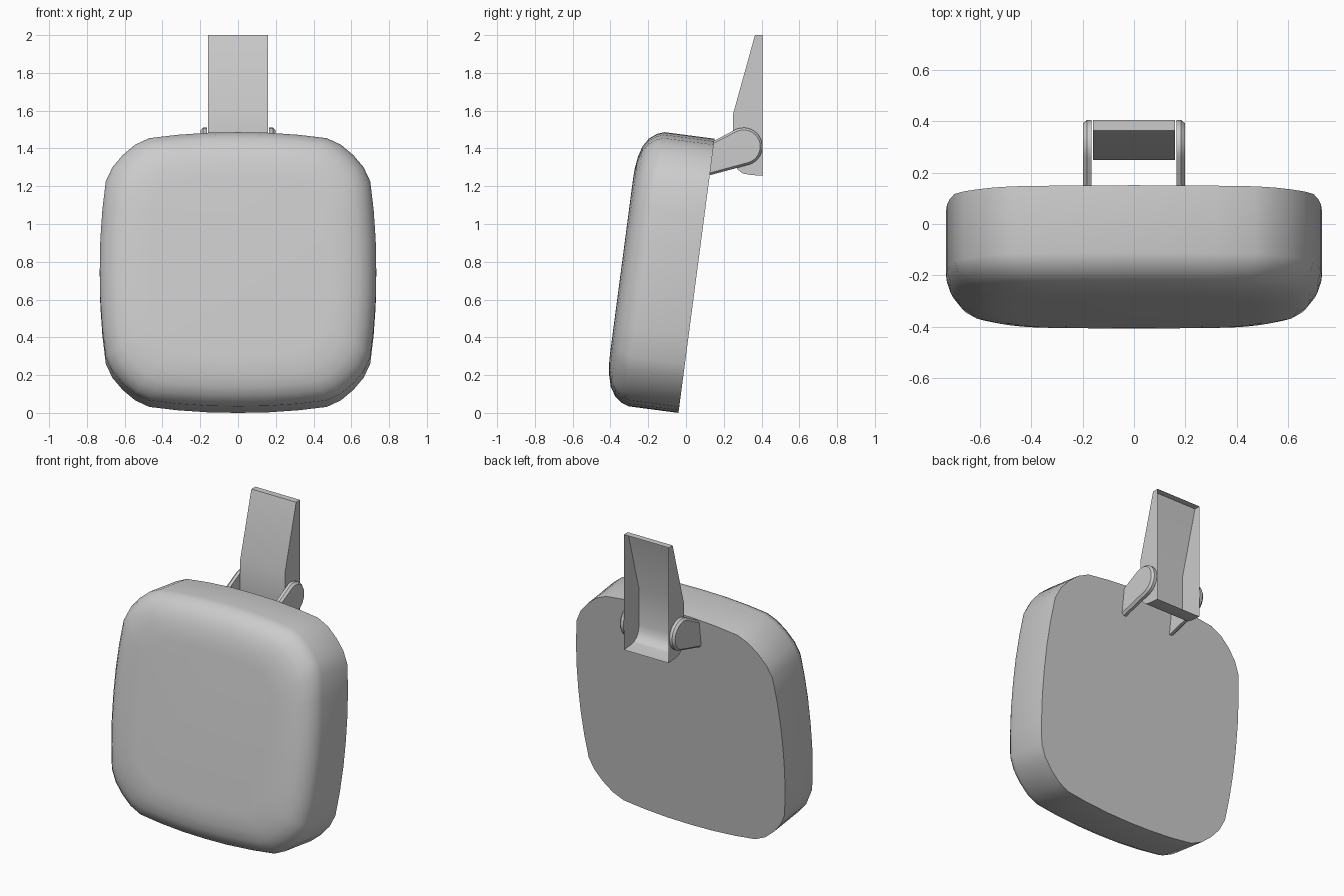
import bpy, bmesh, math

if "Cube" in bpy.data.objects:
    bpy.data.objects.remove(bpy.data.objects["Cube"])

S, C = math.sin(math.radians(7.5)), math.cos(math.radians(7.5))


def make_object(name, bm, smooth_angle):
    bmesh.ops.recalc_face_normals(bm, faces=bm.faces[:])
    mesh = bpy.data.meshes.new(name)
    bm.to_mesh(mesh)
    bm.free()
    ob = bpy.data.objects.new(name, mesh)
    bpy.context.collection.objects.link(ob)
    bpy.ops.object.select_all(action='DESELECT')
    ob.select_set(True)
    bpy.context.view_layer.objects.active = ob
    bpy.ops.object.shade_smooth_by_angle(angle=math.radians(smooth_angle))
    return ob


def loft(rings):
    """Closed solid through a list of equal-length rings."""
    bm = bmesh.new()
    loops = [[bm.verts.new(p) for p in ring] for ring in rings]
    n = len(loops[0])
    for a, b in zip(loops, loops[1:]):
        for i in range(n):
            j = (i + 1) % n
            bm.faces.new((a[i], a[j], b[j], b[i]))
    bm.faces.new(loops[0])
    bm.faces.new(loops[-1])
    return bm


# Tilted pad: bulged rounded square, straight side wall, rounded front rim
half = [(0, .732), (.16, .729), (.32, .718), (.47, .70), (.545, .665)]
quarter = half + [(.61, .61)] + [(b, a) for a, b in half[:0:-1]]
outline = []
for k in range(4):
    for a, b in quarter:
        for _ in range(k):
            a, b = b, -a
        outline.append((a, b))


def pad_ring(depth, inset):
    f = (.732 - inset) / .732
    return [(a * f, -.04 + S * (.732 + b * f) - C * depth,
             C * (.732 + b * f) + S * depth) for a, b in outline]


rim = [(0, 0), (.265, 0), (.305, .014), (.345, .045), (.373, .09),
       (.39, .15), (.398, .21), (.40, .26)]
make_object("pad", loft([pad_ring(d, i) for d, i in rim]), 40)

# Stem: thin channel, open at the back, with a curved foot
prof = [(.405, 2.0), (.365, 2.0), (.25, 1.585), (.25, 1.36), (.256, 1.32),
        (.272, 1.29), (.30, 1.268), (.34, 1.26), (.405, 1.255)]
bm = bmesh.new()
left, right = [[bm.verts.new((x, y, z)) for y, z in prof] for x in (-.16, .16)]
for i in range(len(prof) - 1):
    bm.faces.new((left[i], left[i + 1], right[i + 1], right[i]))
bm.faces.new(left)
bm.faces.new(right)
# normals point away from the channel interior
make_object("stem", bm, 25)

# Hinge ears: round-ended plates with a chamfered outer rim, mirrored
cy, cz = .305, 1.41


def ear_ring(x, r, d):
    arc = [(cy + r * math.cos(t), cz + r * math.sin(t))
           for t in (math.radians(-72 + 192 * i / 18) for i in range(19))]
    pts = arc + [(.148, 1.44 - d), (.125, 1.258 + d)]
    return [(x, y, z) for y, z in pts]


ear = make_object("hinge_ear", loft([ear_ring(.165, .1, 0), ear_ring(.184, .1, 0),
                                     ear_ring(.198, .088, .012)]), 25)
mod = ear.modifiers.new("mirror", 'MIRROR')
mod.use_axis[0] = True
